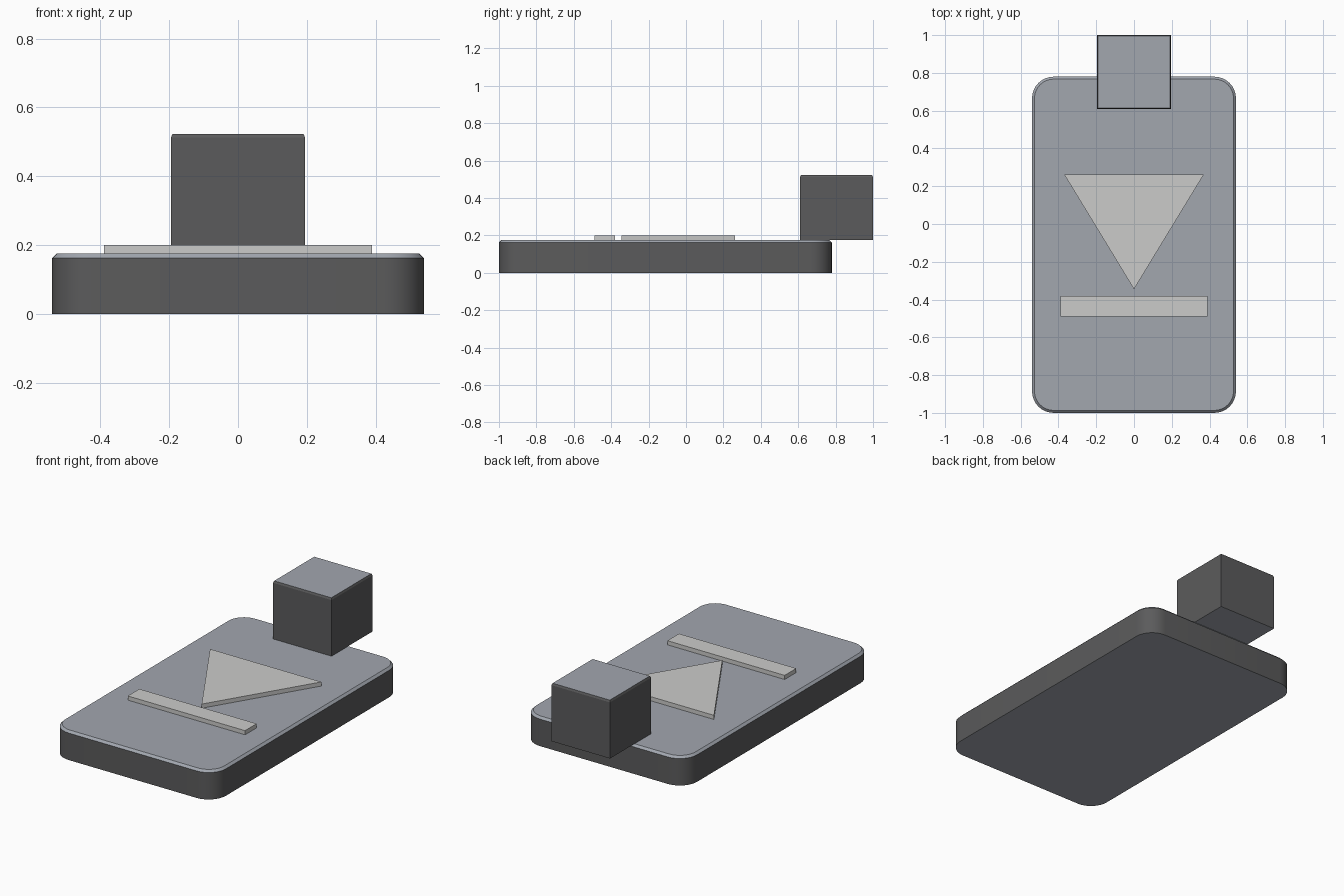
import bpy, bmesh
from math import cos, sin, pi, radians

cube = bpy.data.objects.get("Cube")
if cube:
    bpy.data.objects.remove(cube, do_unlink=True)


def material(name, r, g, b):
    m = bpy.data.materials.new(name)
    m.use_nodes = True
    m.diffuse_color = (r, g, b, 1)
    m.node_tree.nodes["Principled BSDF"].inputs["Base Color"].default_value = (r, g, b, 1)
    return m


charcoal = material("charcoal sides", 0.105, 0.105, 0.107)
slate = material("slate faces", 0.36, 0.385, 0.43)
pale = material("pale grey marks", 0.6, 0.6, 0.59)


def rectangle(w, d, cy):
    return [(sx * w / 2, cy + sy * d / 2)
            for sx, sy in ((-1, -1), (1, -1), (1, 1), (-1, 1))]


def rounded_rectangle(w, d, cy, r, steps=8):
    pts = []
    for i, (sx, sy) in enumerate(((1, 1), (-1, 1), (-1, -1), (1, -1))):
        for k in range(steps + 1):
            a = pi / 2 * (i + k / steps)
            pts.append((sx * (w / 2 - r) + r * cos(a),
                        cy + sy * (d / 2 - r) + r * sin(a)))
    return pts


def loft(name, layers, mats, slate_above=None, smooth=False):
    """Stack outlines given as (outline, z); faces steeper than the limit take the second colour."""
    bm = bmesh.new()
    rings = [[bm.verts.new((x, y, z)) for x, y in outline] for outline, z in layers]
    n = len(rings[0])
    for low, high in zip(rings, rings[1:]):
        for i in range(n):
            j = (i + 1) % n
            bm.faces.new((low[i], low[j], high[j], high[i]))
    bm.faces.new(rings[0][::-1])
    bm.faces.new(rings[-1])
    bmesh.ops.recalc_face_normals(bm, faces=bm.faces)
    if slate_above is not None:
        for f in bm.faces:
            f.material_index = int(abs(f.normal.z) > slate_above)
    mesh = bpy.data.meshes.new(name)
    bm.to_mesh(mesh)
    bm.free()
    for m in mats:
        mesh.materials.append(m)
    obj = bpy.data.objects.new(name, mesh)
    bpy.context.collection.objects.link(obj)
    if smooth:
        bpy.ops.object.select_all(action='DESELECT')
        obj.select_set(True)
        bpy.context.view_layer.objects.active = obj
        bpy.ops.object.shade_smooth_by_angle(angle=radians(30))
    return obj


TOP = 0.175

# Rounded slab with a chamfered top edge
body = rounded_rectangle(1.08, 1.78, -0.11, 0.115)
body_top = rounded_rectangle(1.054, 1.754, -0.11, 0.102)
loft("body", [(body, 0), (body, TOP - 0.013), (body_top, TOP)],
     [charcoal, slate], 0.5, smooth=True)

# Block standing over the rear edge, with a fine top chamfer
block = rectangle(0.39, 0.39, 0.805)
block_top = rectangle(0.38, 0.38, 0.805)
loft("rear_block", [(block, TOP), (block, 0.512), (block_top, 0.523)],
     [charcoal, slate], 0.8)

# Raised marks on the slab
triangle = [(0, -0.345), (0.37, 0.263), (-0.37, 0.263)]
bar = rectangle(0.78, 0.11, -0.435)
for name, outline in (("triangle_mark", triangle), ("bar_mark", bar)):
    loft(name, [(outline, TOP), (outline, 0.2)], [pale])
